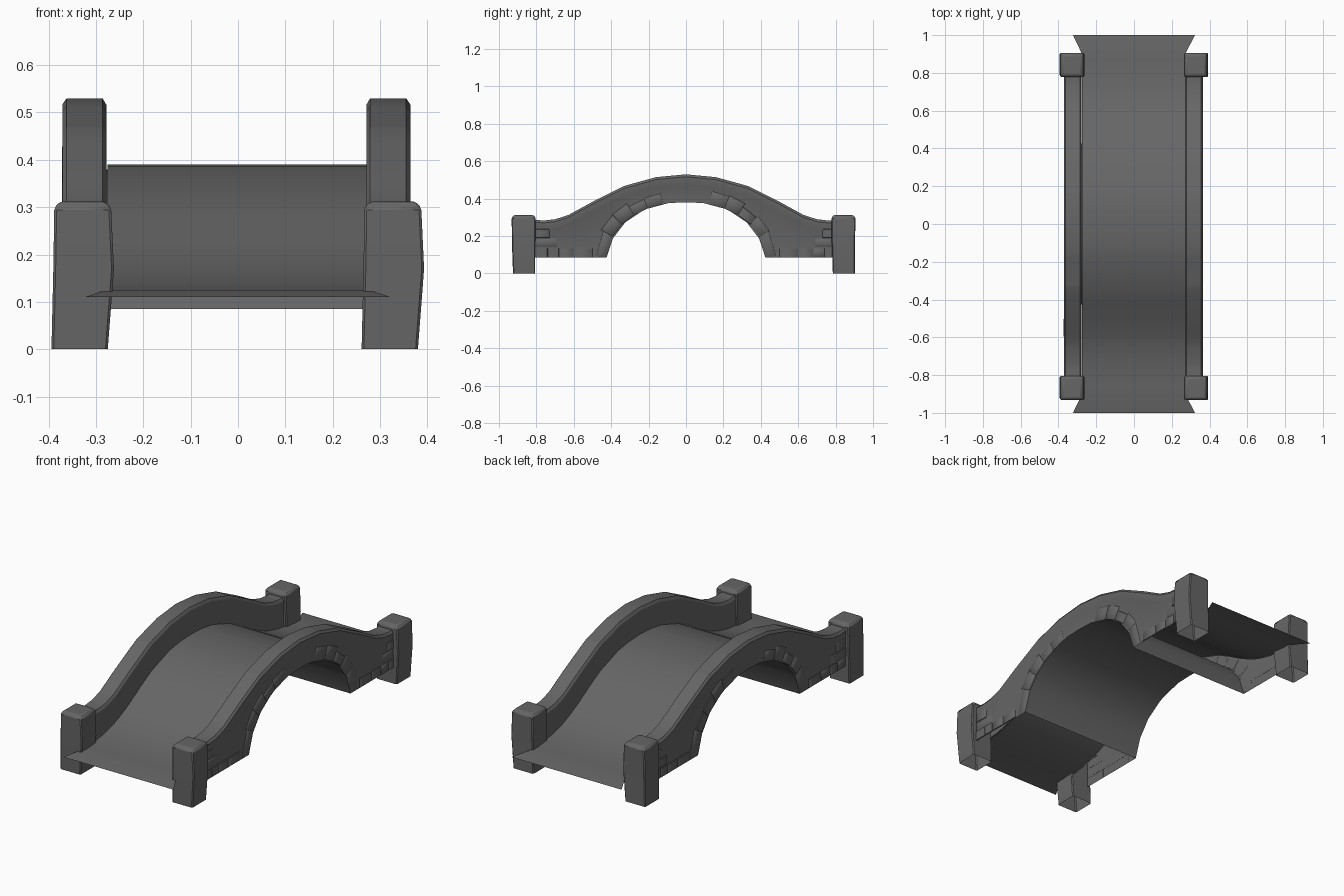
import bpy, bmesh, math, random

if "Cube" in bpy.data.objects:
    bpy.data.objects.remove(bpy.data.objects["Cube"])

random.seed(4)
CX = -0.0035                      # the two walls mirror about this x

# Dark grey stone
STONE = bpy.data.materials.new("dark_stone")
STONE.diffuse_color = (.133, .133, .133, 1)
STONE.use_nodes = True
STONE.node_tree.nodes["Principled BSDF"].inputs["Base Color"].default_value = STONE.diffuse_color

# Half profiles (distance along y, height), mirrored to both ends
TOP = [(0, .53), (.16, .515), (.33, .468), (.5, .383), (.63, .312), (.70, .29), (.76, .283), (.83, .288)]
DECK = [(0, .39), (.09, .386), (.18, .373), (.33, .322), (.42, .275), (.5, .228), (.58, .188),
        (.65, .16), (.74, .138), (.86, .126), (1, .11)]
ARCH = [(0, .38), (.09, .377), (.22, .343), (.325, .273), (.39, .188), (.425, .085)]
BASE = ARCH + [(.83, .085)]


def interp(profile, y):
    y = abs(y)
    for (a, za), (b, zb) in zip(profile, profile[1:]):
        if y <= b:
            return za + (zb - za) * (y - a) / (b - a)
    return profile[-1][1]


def both_ends(profile):
    return [(-y, z) for y, z in reversed(profile[1:])] + profile


def make(name, verts, faces, angle=30):
    me = bpy.data.meshes.new(name)
    me.from_pydata(verts, [], faces)
    me.materials.append(STONE)
    ob = bpy.data.objects.new(name, me)
    bpy.context.collection.objects.link(ob)
    bpy.ops.object.select_all(action='DESELECT')
    ob.select_set(True)
    bpy.context.view_layer.objects.active = ob
    bpy.ops.object.shade_smooth_by_angle(angle=math.radians(angle))
    return ob


def loft(name, sections, flip=False):
    n = len(sections[0])
    faces = []
    for i in range(len(sections) - 1):
        for k in range(n - 1):
            f = (i * n + k, i * n + k + 1, (i + 1) * n + k + 1, (i + 1) * n + k)
            faces.append(f[::-1] if flip else f)
    return make(name, [v for s in sections for v in s], faces)


def mirrored(x, side):
    return CX + side * (x - CX)


# Walkway: a thin sheet that flares at both ends
deck = []
for y, z in both_ends(DECK):
    w = .323 if abs(y) == 1 else .276
    deck.append([(-w, y, z), (w, y, z)])
deck.insert(1, [(-.28, -.91, .125), (.276, -.91, .125)])
deck.insert(-1, [(-.28, .91, .125), (.276, .91, .125)])
loft("walkway", deck)

# Underside of the arch
loft("arch_underside", [[(-.368, y, z), (.361, y, z)] for y, z in both_ends(ARCH)], flip=True)

# Parapet walls: inner face, chamfered coping and outer face down to the arch
stations = sorted({s * y for p in (TOP, DECK[:-2], BASE) for y, _ in p for s in (-1, 1)})
for side, label in ((1, "right"), (-1, "left")):
    sections = []
    for y in stations:
        t, d, b = interp(TOP, y), interp(DECK, y), interp(BASE, y)
        sec = [(.272, d - .004), (.271, t - .014), (.279, t), (.355, t),
               (.364, t - .013), (.363, t - .055), (.361, t - .06), (.361, b)]
        sections.append([(mirrored(x, side), y, z) for x, z in sec])
    loft("wall_" + label, sections, flip=side < 0)


# Facing stones: thin chamfered plates on the outer wall faces
def stone(verts, faces, quad, side):
    cy = sum(p[0] for p in quad) / 4
    cz = sum(p[1] for p in quad) / 4
    depth = .363 + random.uniform(0, .002)
    n = len(verts)
    verts += [(mirrored(.3605, side), y, z) for y, z in quad]
    verts += [(mirrored(depth, side), cy + (y - cy) * .93, cz + (z - cz) * .93) for y, z in quad]
    faces.append([n + 4, n + 5, n + 6, n + 7][::side])
    for k in range(4):
        j = (k + 1) % 4
        faces.append([n + k, n + j, n + 4 + j, n + 4 + k][::side])


def around_arch(a, depth):
    y, z = .42 * math.cos(a), .085 + .295 * math.sin(a)
    ny, nz = math.cos(a) / .42, math.sin(a) / .295
    length = math.hypot(ny, nz)
    return y + ny / length * depth, z + nz / length * depth


for side, label in ((1, "right"), (-1, "left")):
    verts, faces = [], []
    # Ring of arch stones
    angles = [1, 22, 36, 49, 61, 73, 107, 119, 131, 144, 158, 179]
    for a0, a1 in zip(angles, angles[1:]):
        a0, a1 = math.radians(a0), math.radians(a1)
        deep = random.uniform(.055, .08)
        if a1 - a0 > .5:          # the wide crown stays plain
            continue
        # counter-clockwise seen from +x
        quad = [around_arch(a0, .005), around_arch(a0, deep),
                around_arch(a1, deep), around_arch(a1, .005)]
        stone(verts, faces, quad, side)
    # Short courses beside the posts
    for end in (-1, 1):
        rows = [(.087, [.50, .60, .68, .74, .81]), (.14, [.69, .81]), (.19, [.73, .81])]
        for z, joints in rows:
            for y0, y1 in zip(joints, joints[1:]):
                quad = [(y0, z), (y1, z), (y1, z + .048), (y0, z + .048)]
                if end < 0:
                    quad = [(-y, zz) for y, zz in reversed(quad)]
                stone(verts, faces, quad, side)
    make("facing_stones_" + label, verts, faces, 60)

# Corner posts: one uneven block, repeated at the four corners
RINGS = [(0, -.394, -.275, -.925, -.806), (.17, -.390, -.262, -.931, -.806),
         (.299, -.388, -.268, -.932, -.804), (.312, -.376, -.280, -.920, -.817)]
for dx, lx in ((0, "left"), (.655, "right")):
    for dy, ly in ((0, "front"), (1.71, "back")):
        verts, faces = [], []
        for z, x0, x1, y0, y1 in RINGS:
            verts += [(x0 + dx, y0 + dy, z), (x1 + dx, y0 + dy, z),
                      (x1 + dx, y1 + dy, z), (x0 + dx, y1 + dy, z)]
        for i in range(len(RINGS) - 1):
            for k in range(4):
                j = (k + 1) % 4
                faces.append((i * 4 + k, i * 4 + j, i * 4 + 4 + j, i * 4 + 4 + k))
        faces.append((12, 13, 14, 15))
        post = make("post_%s_%s" % (ly, lx), verts, faces)
        bev = post.modifiers.new("worn_edges", 'BEVEL')
        bev.width, bev.segments = .005, 1
        bev.limit_method, bev.angle_limit = 'ANGLE', math.radians(40)
